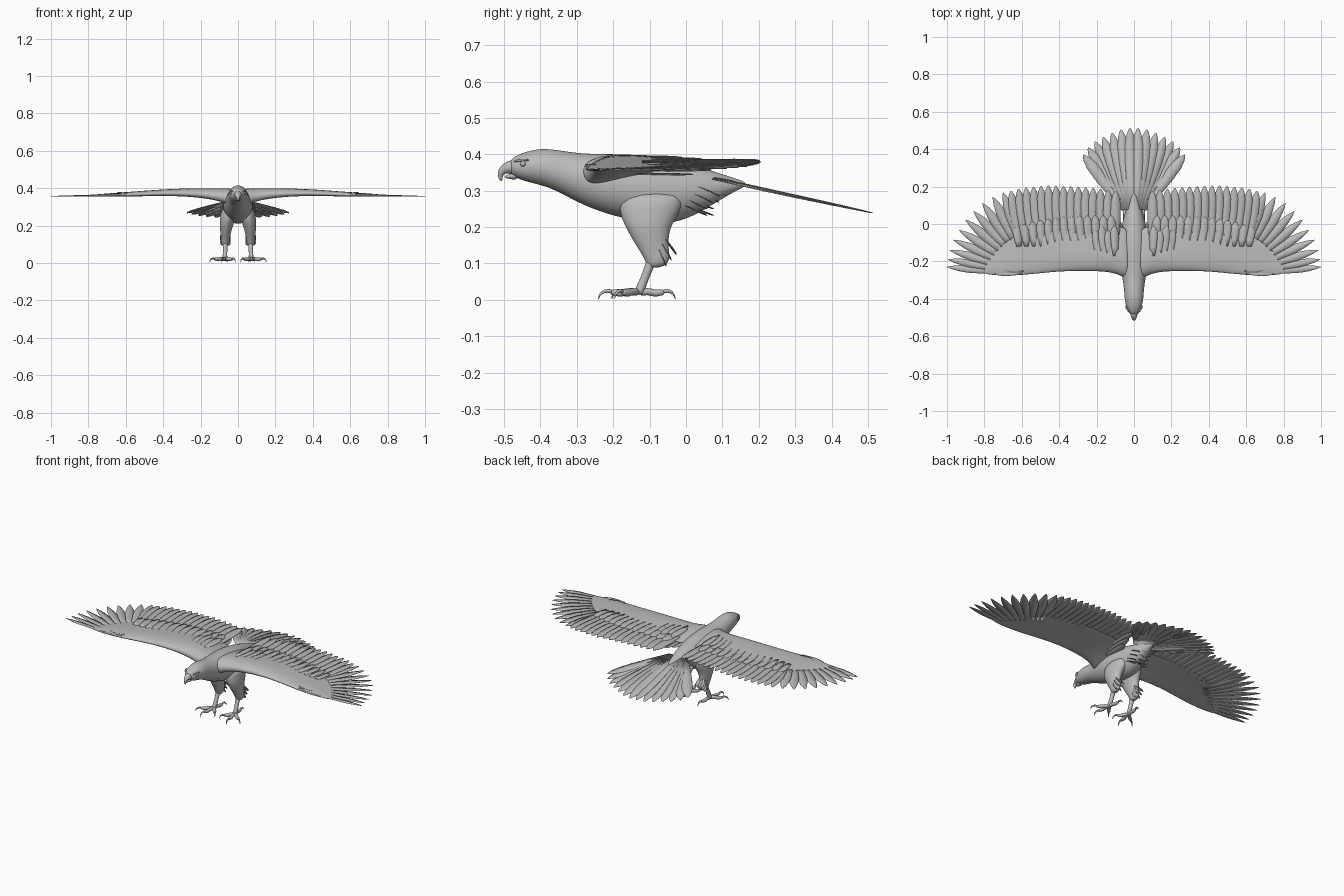
import bpy, bmesh, math
from mathutils import Vector

if "Cube" in bpy.data.objects:
    bpy.data.objects.remove(bpy.data.objects["Cube"])

grey = bpy.data.materials.new("plumage_grey")
grey.diffuse_color = (0.5, 0.5, 0.5, 1)
grey.use_nodes = True
grey.node_tree.nodes["Principled BSDF"].inputs["Base Color"].default_value = grey.diffuse_color


def finish(name, bm, mirror=False, subsurf=0, thick=0.0):
    bmesh.ops.recalc_face_normals(bm, faces=bm.faces)
    me = bpy.data.meshes.new(name)
    bm.to_mesh(me)
    bm.free()
    me.materials.append(grey)
    ob = bpy.data.objects.new(name, me)
    bpy.context.collection.objects.link(ob)
    bpy.ops.object.select_all(action='DESELECT')
    bpy.context.view_layer.objects.active = ob
    ob.select_set(True)
    if subsurf:
        for p in me.polygons:
            p.use_smooth = True
        ob.modifiers.new("round", 'SUBSURF').levels = subsurf
        ob.modifiers["round"].render_levels = subsurf
    else:
        bpy.ops.object.shade_smooth_by_angle(angle=math.radians(40))
    if thick:
        s = ob.modifiers.new("thickness", 'SOLIDIFY')
        s.thickness, s.offset = thick, 0
    if mirror:
        m = ob.modifiers.new("mirror", 'MIRROR')
        m.use_axis = (True, False, False)
        m.use_mirror_merge = False
    return ob


def skin(bm, rings):
    """Close a list of point rings into a capped tube."""
    rows = [[bm.verts.new(p) for p in r] for r in rings]
    n = len(rows[0])
    for a, b in zip(rows, rows[1:]):
        for i in range(n):
            bm.faces.new((a[i], a[(i + 1) % n], b[(i + 1) % n], b[i]))
    bm.faces.new(rows[0][::-1])
    bm.faces.new(rows[-1])


def tube(bm, rows, u=None, v=None, n=14):
    """Rows are x, y, z, half size along u, half size along v."""
    pts = [Vector(r[:3]) for r in rows]
    rings = []
    for i, (p, r) in enumerate(zip(pts, rows)):
        uu, vv = u, v
        if u is None:
            t = (pts[min(i + 1, len(pts) - 1)] - pts[max(i - 1, 0)]).normalized()
            ref = Vector((1, 0, 0)) if abs(t.x) < 0.8 else Vector((0, 1, 0))
            vv = t.cross(ref).normalized()
            uu = vv.cross(t)
        rings.append([p + uu * r[3] * math.cos(k * math.tau / n)
                      + vv * r[-1] * math.sin(k * math.tau / n) for k in range(n)])
    skin(bm, rings)


X, Y, Z = Vector((1, 0, 0)), Vector((0, 1, 0)), Vector((0, 0, 1))


def feathers(name, items, pointed=False, mirror=True, thick=0.0015):
    """Each item is base, tip, half width: a vane with a raised shaft."""
    shape = [(0, .55), (.3, .85), (.6, 1), (.8, .92), (.92, .6), (.98, .25), (1, .05)]
    if pointed:
        shape = [(0, .6), (.35, .9), (.6, 1), (.75, .8), (.88, .5), (.96, .22), (1, .04)]
    bm = bmesh.new()
    for base, tip, w in items:
        b, t = Vector(base), Vector(tip)
        side = (t - b).cross(Z).normalized()
        rows = []
        for s, k in shape:
            c = b.lerp(t, s)
            rows.append([bm.verts.new(c + side * w * k * e + Z * h * k)
                         for e, h in ((-1, -.0025), (0, .001), (1, .0025))])
        for a, c in zip(rows, rows[1:]):
            for i in (0, 1):
                bm.faces.new((a[i], a[i + 1], c[i + 1], c[i]))
    return finish(name, bm, mirror, thick=thick)


def interp(table, x):
    for (x0, y0), (x1, y1) in zip(table, table[1:]):
        if x <= x1:
            return y0 + (y1 - y0) * (x - x0) / (x1 - x0)
    return table[-1][1]


# body and head: y, top, bottom, half width
bm = bmesh.new()
prof = [(-.487, .378, .352, .012), (-.475, .392, .338, .028), (-.445, .407, .326, .042),
        (-.40, .417, .315, .051), (-.36, .414, .302, .053), (-.30, .404, .268, .06),
        (-.24, .402, .242, .074), (-.17, .402, .222, .082), (-.10, .398, .208, .08),
        (-.04, .388, .208, .072), (.02, .374, .228, .06), (.08, .352, .265, .042),
        (.13, .336, .296, .022), (.165, .324, .312, .006)]
tube(bm, [(0, y, (t + b) / 2, w, (t - b) / 2) for y, t, b, w in prof], X, Z, 18)
finish("body", bm, subsurf=2)

# hooked upper beak and lower beak
bm = bmesh.new()
tube(bm, [(0, -.468, .365, .026, .024), (0, -.488, .364, .019, .018),
          (0, -.503, .358, .013, .013), (0, -.511, .345, .008, .009),
          (0, -.510, .334, .005, .006), (0, -.506, .326, .001, .001)])
tube(bm, [(0, -.462, .340, .02, .012), (0, -.485, .339, .013, .007),
          (0, -.499, .338, .005, .003)])
finish("beak", bm, subsurf=1)

# eyes and brow ridges
bm = bmesh.new()
bmesh.ops.create_uvsphere(bm, u_segments=12, v_segments=8, radius=.008)
bmesh.ops.translate(bm, verts=bm.verts, vec=(.037, -.448, .374))
finish("eye", bm, True)
bm = bmesh.new()
tube(bm, [(.024, -.474, .379, .003, .003), (.038, -.455, .385, .006, .004),
          (.046, -.43, .384, .003, .003)], n=8)
finish("brow", bm, True, 1)

# wing arm: x, leading edge, rear edge, height, thickness
arm = [(.02, -.31, -.02, .345, .058), (.07, -.278, -.01, .353, .046),
       (.13, -.258, 0, .364, .036), (.25, -.253, 0, .374, .027),
       (.40, -.255, 0, .374, .021), (.55, -.272, -.02, .367, .016),
       (.68, -.28, -.08, .362, .012), (.76, -.274, -.16, .36, .007),
       (.81, -.264, -.22, .358, .003)]
foil = [(0, 0), (.05, .6), (.25, 1.05), (.6, .85), (1, .4),
        (1, .25), (.5, -.2), (.15, -.8), (.03, -.6)]
bm = bmesh.new()
skin(bm, [[(x, a + (b - a) * s, z + th * f) for s, f in foil] for x, a, b, z, th in arm])
finish("wing_arm", bm, True, 2)

# flight feathers
height = [(0, .382), (.3, .385), (.6, .372), (.8, .361), (1, .357)]
trail = [(.08, .175), (.2, .192), (.3, .2), (.45, .207), (.6, .193), (.7, .165)]
sec = []
for i in range(15):
    x = .098 + i * .04
    bx = x - .05 * (i / 14) ** 2
    sec.append(((bx, -.12, interp(height, bx) - .001), (x, interp(trail, x), interp(height, x)), .027))
feathers("secondary_feathers", sec)

tips = [(.70, .168), (.755, .145), (.81, .112), (.857, .068), (.90, .022), (.935, -.033),
        (.965, -.085), (.985, -.14), (.995, -.19), (1.0, -.23)]
pri = []
for i, (x, y) in enumerate(tips):
    k = i / 9
    pri.append(((.60 + .13 * k, -.11 - .145 * k, .367 - .008 * k),
                (x, y, interp(height, x)), .031 - .011 * k))
feathers("primary_feathers", pri, pointed=True)

# upper coverts, shoulder feathers and thumb feathers
cov = []
for i in range(13):
    x = .12 + i * .042
    z = interp(height, x)
    cov.append(((x - .01, -.12, z + .006), (x + .004, .045 - .06 * (i / 12) ** 3, z + .003), .024))
feathers("wing_coverts", cov)
feathers("shoulder_feathers", [((.10 + .03 * i, -.17, .396), (.105 + .034 * i, -.01 - .025 * (i % 2), .392), .022)
                               for i in range(4)])
feathers("thumb_feathers", [((.59, -.245, .374), (.70, -.242, .369), .016),
                            ((.60, -.262, .371), (.745, -.268, .365), .013)], pointed=True)
# inner flank feathers below the wing root
feathers("flank_feathers", [((.075 + .012 * i, -.17, .345 + .008 * i), (.08 + .015 * i, .02 + .05 * i, .345 + .012 * i), .022)
                            for i in range(3)])

# tail fan
fan = [(.022, .514), (.07, .506), (.118, .487), (.165, .465), (.208, .44), (.245, .408), (.272, .37)]
feathers("tail_feathers", [((.006 + .16 * x, .08, .336 - .001 * i), (x, y, .322 - .235 * (y - .16) - .001 * i), .031)
                           for i, (x, y) in enumerate(fan)])

# ragged feathers under the tail root
under = []
for r, (y, z) in enumerate([(.085, .232), (.085, .25), (.10, .268), (.12, .285)]):
    for x in (.012, .038):
        under.append(((x, y - .11, z + .035), (x * 1.1, y - x * .7, z), .018))
feathers("undertail_feathers", under)

# thighs
bm = bmesh.new()
tube(bm, [(.045, -.09, .30, .045, .09), (.052, -.10, .245, .044, .088), (.062, -.105, .205, .038, .065),
          (.066, -.098, .165, .029, .05), (.067, -.085, .13, .024, .04),
          (.068, -.078, .105, .022, .034), (.068, -.085, .088, .014, .02)], X, Y)
finish("thigh", bm, True, 2)

# feather cuff behind each leg
feathers("leg_cuff_feathers", [((.068 + dx, -.055 - .01 * k, .165 - .012 * k), (.068 + dx * 1.2, -.026 - .014 * k, .125 - .016 * k), .012)
                               for k in range(3) for dx in (-.014, 0, .014)])

# shanks
bm = bmesh.new()
tube(bm, [(.068, -.088, .125, .016), (.068, -.102, .09, .013), (.069, -.115, .055, .0115),
          (.07, -.126, .03, .014), (.07, -.13, .014, .013)], n=10)
finish("shank", bm, True, 1)

# toes with curved talons
toes = bmesh.new()
talons = bmesh.new()
for ex, ey in [(.012, -.075), (-.038, -.05), (.055, -.045), (-.008, .068)]:
    def at(k, z, r):
        return (.07 + ex * k, -.13 + ey * k, z, r)
    tube(toes, [at(0, .019, .012), at(.35, .025, .0105), at(.65, .017, .0115),
                at(.9, .021, .0095), at(1.03, .02, .008)], n=8)
    tube(talons, [at(.95, .021, .007), at(1.15, .027, .0062), at(1.35, .021, .0045),
                  at(1.45, .011, .0025), at(1.48, .001, .0006)], n=8)
finish("toes", toes, True, 1)
finish("talons", talons, True, 1)
